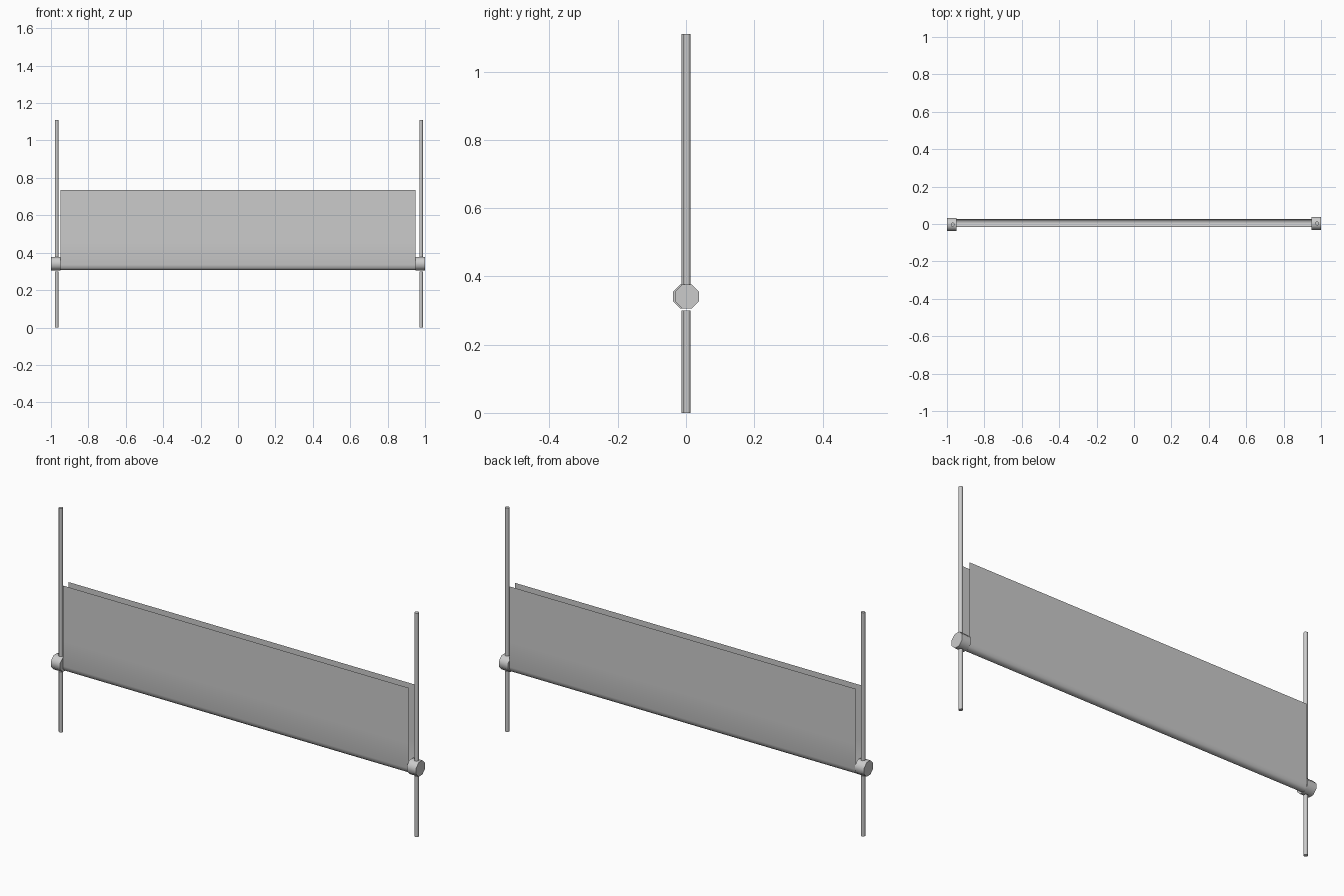
import bpy, math

if "Cube" in bpy.data.objects:
    bpy.data.objects.remove(bpy.data.objects["Cube"])


def smooth(obj, angle):
    bpy.ops.object.select_all(action='DESELECT')
    obj.select_set(True)
    bpy.context.view_layer.objects.active = obj
    bpy.ops.object.shade_smooth_by_angle(angle=math.radians(angle))


def prism(name, radius, depth, loc, rot=(0, 0, 0)):
    """Eight-sided cylinder with flats facing the axes."""
    bpy.ops.mesh.primitive_cylinder_add(vertices=8, radius=radius, depth=depth,
                                        location=loc, rotation=rot)
    obj = bpy.context.object
    obj.name = name
    for v in obj.data.vertices:  # turn half a side about its own axis
        a = math.atan2(v.co.y, v.co.x) + math.pi / 8
        r = math.hypot(v.co.x, v.co.y)
        v.co.x, v.co.y = r * math.cos(a), r * math.sin(a)
    smooth(obj, 50)
    return obj


# posts and end knobs; the two ends sit very slightly offset in depth
for side, sx, rod_x, y in (("left", -1, -0.97, -0.003), ("right", 1, 0.979, 0.003)):
    prism(side + "_upper_rod", 0.0105, 1.11 - 0.368, (rod_x, y, (1.11 + 0.368) / 2))
    prism(side + "_lower_rod", 0.0105, 0.30, (rod_x, y, 0.15))
    prism(side + "_end_knob", 0.038, 0.05, (sx * 0.975, y, 0.341),
          (0, math.pi / 2, 0))

# folded sheet: thin U-shaped profile swept along x
profile = [(-0.017, 0.735), (-0.017, 0.46), (-0.017, 0.335), (-0.013, 0.318),
           (-0.003, 0.308), (0.014, 0.308), (0.024, 0.318), (0.028, 0.335),
           (0.028, 0.46), (0.028, 0.735)]
xs = (-0.95, 0.95)
verts = [(x, y, z) for x in xs for y, z in profile]
n = len(profile)
faces = [(i, i + 1, n + i + 1, n + i) for i in range(n - 1)]
mesh = bpy.data.meshes.new("folded_sheet")
mesh.from_pydata(verts, [], faces)
mesh.flip_normals()
# normals should face outward: front wall towards -y
if mesh.polygons[0].normal.y > 0:
    mesh.flip_normals()
sheet = bpy.data.objects.new("folded_sheet", mesh)
bpy.context.collection.objects.link(sheet)
smooth(sheet, 60)
